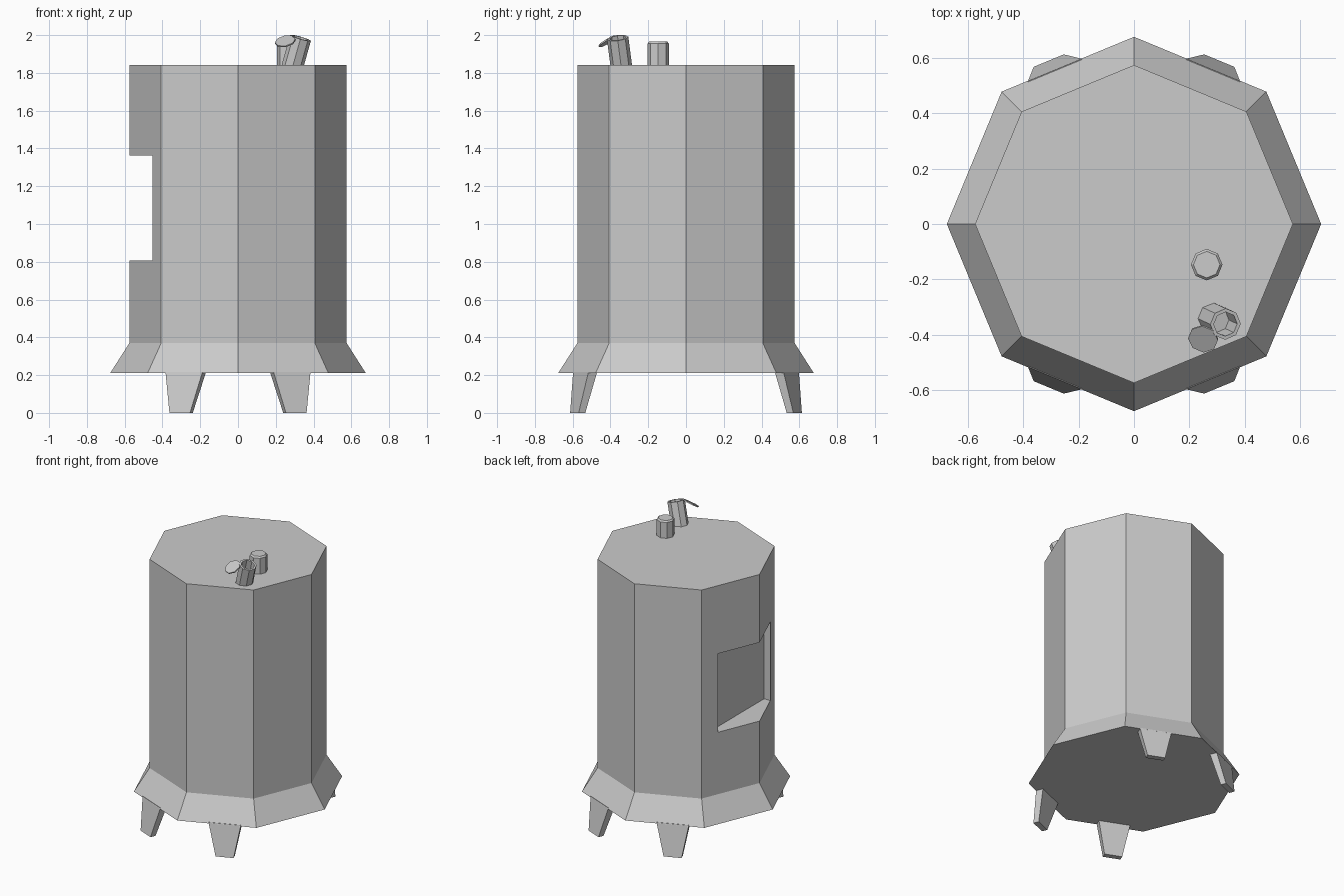
import bpy, bmesh
from math import cos, sin, pi
from mathutils import Matrix, Vector

cube = bpy.data.objects.get("Cube")
if cube:
    bpy.data.objects.remove(cube, do_unlink=True)

grey = bpy.data.materials.new("plain_grey")
grey.use_nodes = True
grey.diffuse_color = (0.6, 0.6, 0.6, 1)
grey.node_tree.nodes["Principled BSDF"].inputs["Base Color"].default_value = (0.6, 0.6, 0.6, 1)


def add_object(name, bm):
    bmesh.ops.recalc_face_normals(bm, faces=bm.faces)
    mesh = bpy.data.meshes.new(name)
    bm.to_mesh(mesh)
    bm.free()
    mesh.materials.append(grey)
    obj = bpy.data.objects.new(name, mesh)
    bpy.context.collection.objects.link(obj)
    return obj


def loft(name, loops):
    """Skin a stack of equal-sized point loops and cap both ends."""
    bm = bmesh.new()
    rings = [[bm.verts.new(p) for p in loop] for loop in loops]
    n = len(rings[0])
    for low, high in zip(rings, rings[1:]):
        for i in range(n):
            j = (i + 1) % n
            bm.faces.new((low[i], low[j], high[j], high[i]))
    bm.faces.new(rings[0][::-1])
    bm.faces.new(rings[-1])
    return add_object(name, bm)


def turned(name, profile, origin=(0, 0, 0), axis=(0, 0, 1)):
    """Eight-sided turned part from (radius, height) pairs."""
    matrix = Matrix.Translation(origin) @ Vector((0, 0, 1)).rotation_difference(Vector(axis)).to_matrix().to_4x4()
    return loft(name, [[matrix @ Vector((r * cos(k * pi / 4), r * sin(k * pi / 4), h))
                        for k in range(8)] for r, h in profile])


# Octagonal tank with flared skirt
tank = turned("tank_body", [(0.677, 0.21), (0.575, 0.37), (0.575, 1.843)])

# Rectangular recess cut into the side corner
bm = bmesh.new()
bmesh.ops.create_cube(bm, size=1, matrix=Matrix.Translation((-0.605, 0, 1.085))
                      @ Matrix.Diagonal((0.4, 0.586, 0.555, 1)))
cutter = add_object("recess_cutter", bm)
cutter.hide_render = True
cut = tank.modifiers.new("recess", 'BOOLEAN')
cut.operation = 'DIFFERENCE'
cut.solver = 'EXACT'
cut.object = cutter
bpy.context.view_layer.objects.active = tank
bpy.ops.object.modifier_apply(modifier=cut.name)
bpy.data.objects.remove(cutter, do_unlink=True)

# Four tapered, splayed legs
out = Vector((cos(3 * pi / 8), sin(3 * pi / 8), 0))
side = Vector((out.y, -out.x, 0))


def leg_loop(inner, outer, left, right, z, sx, sy):
    corners = [(inner, left), (outer, left), (outer, right), (inner, right)]
    points = [out * r + side * t for r, t in corners]
    return [Vector((p.x * sx, p.y * sy, z)) for p in points]


for sx, x_name in ((1, "left"), (-1, "right")):
    for sy, y_name in ((-1, "front"), (1, "back")):
        loft(f"{y_name}_{x_name}_leg", [
            leg_loop(0.626, 0.664, 0, 0.118, 0, sx, sy),
            leg_loop(0.574, 0.624, -0.055, 0.157, 0.217, sx, sy)])

# Closed filler pipe with chamfered cap
turned("closed_pipe", [(0.057, 0), (0.057, 0.115), (0.048, 0.125)], (0.263, -0.147, 1.84))

# Tilted hollow pipe
turned("open_pipe", [(0.057, -0.03), (0.057, 0.152), (0.044, 0.152), (0.044, 0.04)],
       (0.29, -0.343, 1.84), (0.041, -0.019, 0.145))

# Flipped-open lid
turned("pipe_lid", [(0.055, -0.004), (0.055, 0.004)], (0.25, -0.415, 1.967), (-0.18, -0.5, 0.85))
